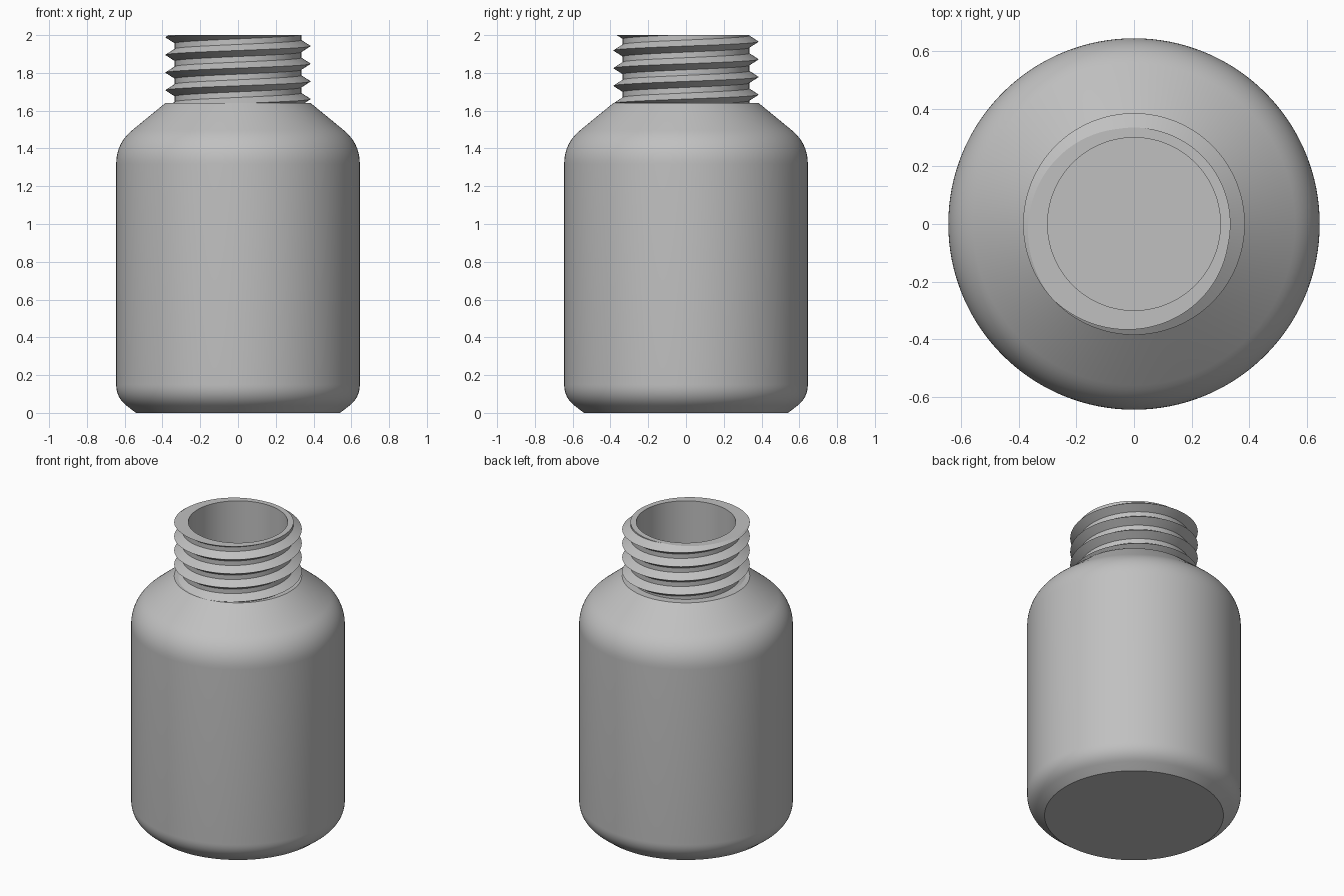
import bpy
import bmesh
from math import pi, sin, cos, radians
from mathutils import Vector

SEGMENTS = 128
NECK_Z, TOP_Z = 1.64, 2.0
BORE = 0.30
ROOT, CREST = 0.335, 0.385
PITCH, HALF_WIDTH = 0.0935, 0.032
CREST_Z = 1.942          # height of one thread crest on the +x side

if "Cube" in bpy.data.objects:
    bpy.data.objects.remove(bpy.data.objects["Cube"])

grey = bpy.data.materials.new("plain grey")
grey.use_nodes = True
colour = (0.53, 0.53, 0.53, 1)
grey.diffuse_color = colour
grey.node_tree.nodes["Principled BSDF"].inputs["Base Color"].default_value = colour


def finish(name, bm):
    """Turn a bmesh into a smooth-shaded object with sharp creases."""
    mesh = bpy.data.meshes.new(name)
    bm.to_mesh(mesh)
    bm.free()
    mesh.materials.append(grey)
    obj = bpy.data.objects.new(name, mesh)
    bpy.context.collection.objects.link(obj)
    bpy.ops.object.select_all(action="DESELECT")
    obj.select_set(True)
    bpy.context.view_layer.objects.active = obj
    bpy.ops.object.shade_smooth_by_angle(angle=radians(30))
    return obj


def rounded(before, corner, after, length, steps=10):
    """Points of a fillet that starts and ends `length` from the corner."""
    b, c, a = Vector(before), Vector(corner), Vector(after)
    start = c + (b - c).normalized() * length
    end = c + (a - c).normalized() * length
    ts = [i / steps for i in range(steps + 1)]
    return [start * (1 - t) ** 2 + c * 2 * t * (1 - t) + end * t ** 2 for t in ts]


def revolve(name, profile, flip=False):
    """Spin a radius/height profile about the z axis."""
    bm = bmesh.new()
    verts = [bm.verts.new((p[0], 0, p[1])) for p in profile]
    edges = [bm.edges.new(pair) for pair in zip(verts, verts[1:])]
    bmesh.ops.spin(bm, geom=verts + edges, cent=(0, 0, 0), axis=(0, 0, 1),
                   angle=2 * pi, steps=SEGMENTS, use_merge=False)
    bmesh.ops.remove_doubles(bm, verts=bm.verts, dist=1e-5)
    bmesh.ops.dissolve_degenerate(bm, edges=bm.edges, dist=1e-6)
    bmesh.ops.recalc_face_normals(bm, faces=bm.faces)
    # open shells: the face nearest the floor decides which way is out
    floor = min(bm.faces, key=lambda f: f.calc_center_median().z)
    if (floor.normal.z > 0) != flip:
        bmesh.ops.reverse_faces(bm, faces=bm.faces)
    return finish(name, bm)


# Outer body with chamfered, rounded base and sloping shoulder
base, low, high, neck = (0.54, 0), (0.645, 0.08), (0.645, 1.427), (CREST, NECK_Z)
revolve("bottle_body", [(0, 0), base]
        + rounded(base, low, high, 0.07)
        + rounded(low, high, neck, 0.11)
        + [neck, (BORE, NECK_Z)])

# Hollow inside, following the outer wall
base, low, high, neck = (0.52, 0.04), (0.605, 0.10), (0.605, 1.41), (BORE, 1.64)
revolve("bottle_inside", [(0, 0.04), base]
        + rounded(base, low, high, 0.06)
        + rounded(low, high, neck, 0.10)
        + [neck, (BORE, TOP_Z)], flip=True)

# Threaded neck: a helical strip, trimmed flat at both ends
bm = bmesh.new()
section = [(ROOT, -HALF_WIDTH), (CREST, 0), (ROOT, HALF_WIDTH), (ROOT, PITCH - HALF_WIDTH)]
columns = []
for i in range(SEGMENTS * 8 + 1):
    a = 2 * pi * i / SEGMENTS
    z = CREST_Z + PITCH * (i / SEGMENTS - 6)
    columns.append([bm.verts.new((r * cos(a), r * sin(a), z + dz)) for r, dz in section])
for left, right in zip(columns, columns[1:]):
    for k in range(len(section) - 1):
        bm.faces.new((left[k], right[k], right[k + 1], left[k + 1]))
bmesh.ops.remove_doubles(bm, verts=bm.verts, dist=1e-5)
for height, direction in ((TOP_Z, 1), (NECK_Z, -1)):
    bmesh.ops.bisect_plane(bm, geom=bm.verts[:] + bm.edges[:] + bm.faces[:], dist=1e-6,
                           plane_co=(0, 0, height), plane_no=(0, 0, direction),
                           clear_outer=True)

# Flat rim between the trimmed thread and the bore
rim = [e for e in bm.edges if e.is_boundary and all(v.co.z > TOP_Z - 1e-4 for v in e.verts)]
ring = bmesh.ops.create_circle(bm, segments=SEGMENTS, radius=BORE)["verts"]
for v in ring:
    v.co.z = TOP_Z
rim += list({e for v in ring for e in v.link_edges})
bmesh.ops.triangle_fill(bm, edges=rim, use_beauty=True, normal=(0, 0, 1))
bmesh.ops.recalc_face_normals(bm, faces=bm.faces)
if max(bm.faces, key=lambda f: f.calc_center_median().z).normal.z < 0:
    bmesh.ops.reverse_faces(bm, faces=bm.faces)
finish("threaded_neck", bm)
